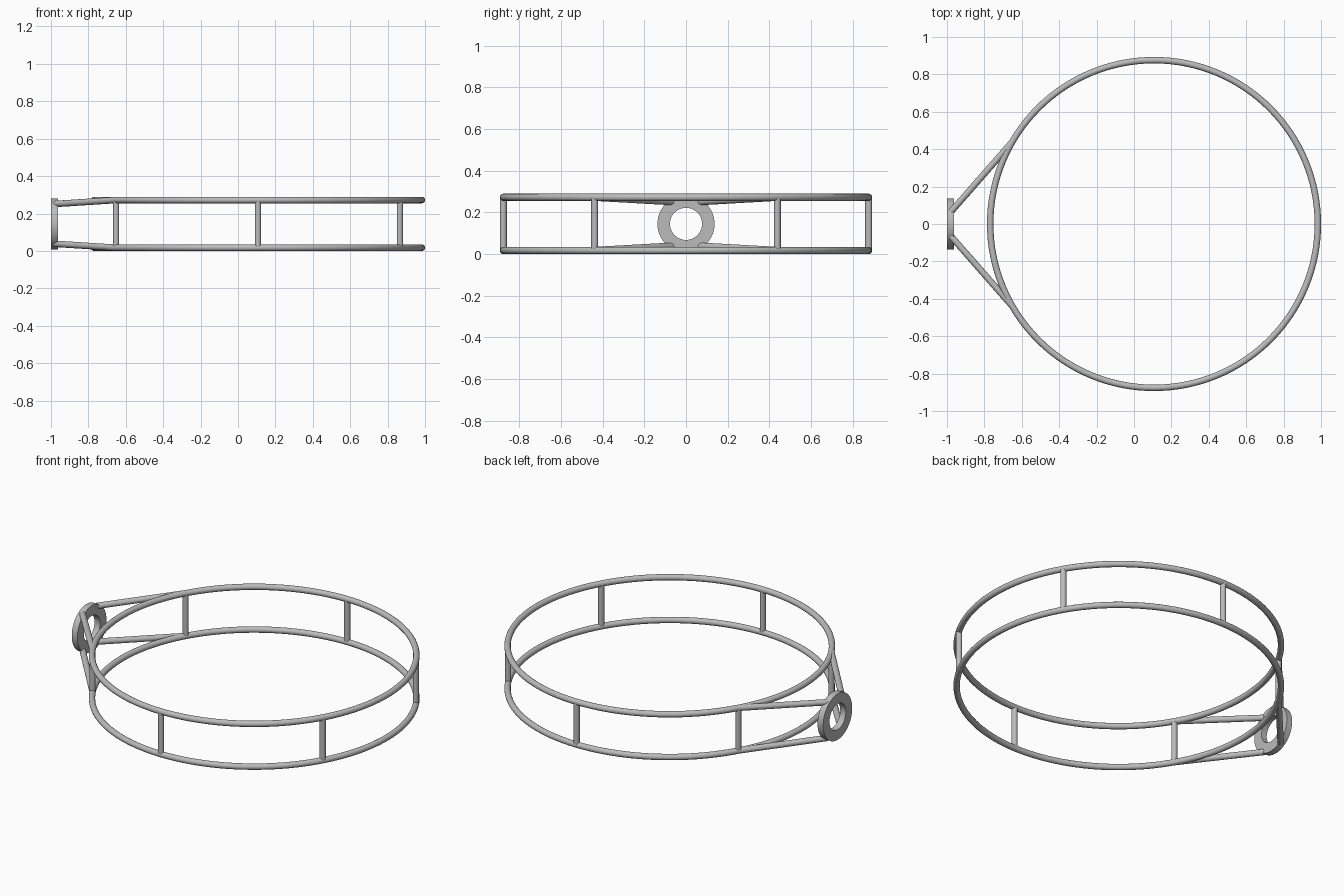
import bpy, bmesh, math
from mathutils import Vector, Matrix

cube = bpy.data.objects.get("Cube")
if cube:
    bpy.data.objects.remove(cube)

CENTRE_X, RADIUS, TUBE = 0.107, 0.876, 0.0172
LOW, HIGH = 0.0172, 0.272
MID = (LOW + HIGH) / 2

metal = bpy.data.materials.new("grey_metal")
metal.use_nodes = True
metal.diffuse_color = (0.5, 0.5, 0.5, 1)
metal.node_tree.nodes["Principled BSDF"].inputs["Base Color"].default_value = (0.5, 0.5, 0.5, 1)


def finish(obj, name):
    obj.name = name
    obj.data.materials.append(metal)
    bpy.ops.object.select_all(action="DESELECT")
    obj.select_set(True)
    bpy.context.view_layer.objects.active = obj
    bpy.ops.object.shade_smooth_by_angle(angle=math.radians(35))


def rod(name, start, end, radius):
    start, end = Vector(start), Vector(end)
    axis = end - start
    bpy.ops.mesh.primitive_cylinder_add(vertices=20, radius=radius, depth=axis.length)
    obj = bpy.context.object
    obj.location = (start + end) / 2
    obj.rotation_euler = axis.to_track_quat("Z", "Y").to_euler()
    finish(obj, name)


def ring_point(degrees, z):
    a = math.radians(degrees)
    return (CENTRE_X + RADIUS * math.cos(a), RADIUS * math.sin(a), z)


# Upper and lower hoops
for name, z in (("lower_hoop", LOW), ("upper_hoop", HIGH)):
    bpy.ops.mesh.primitive_torus_add(location=(CENTRE_X, 0, z), major_radius=RADIUS,
                                     minor_radius=TUBE, major_segments=128, minor_segments=16)
    finish(bpy.context.object, name)

# Upright posts between the hoops
for i in range(6):
    angle = 30 + 60 * i
    rod(f"post_{i + 1}", ring_point(angle, LOW), ring_point(angle, HIGH), 0.0165)

# Four arms converging on the mounting washer
for side, angle, y in (("left", 150, 0.066), ("right", 210, -0.066)):
    for level, z, end_z in (("lower", LOW, 0.038), ("upper", HIGH, 0.251)):
        rod(f"{level}_{side}_arm", ring_point(angle, z), (-0.978, y, end_z), TUBE)

# Mounting washer: a rectangle spun about the x axis
bm = bmesh.new()
section = [bm.verts.new((x, 0, r)) for x, r in
           ((-1, 0.077), (-0.963, 0.077), (-0.963, 0.137), (-1, 0.137))]
edges = [bm.edges.new((section[i], section[(i + 1) % 4])) for i in range(4)]
bmesh.ops.spin(bm, geom=section + edges, cent=(0, 0, 0), axis=(1, 0, 0),
               angle=math.tau, steps=64)
bmesh.ops.remove_doubles(bm, verts=bm.verts, dist=0.0001)
bmesh.ops.recalc_face_normals(bm, faces=bm.faces)
bm.transform(Matrix.Translation((0, 0, MID)))
mesh = bpy.data.meshes.new("mounting_washer")
bm.to_mesh(mesh)
bm.free()
washer = bpy.data.objects.new("mounting_washer", mesh)
bpy.context.collection.objects.link(washer)
finish(washer, "mounting_washer")
